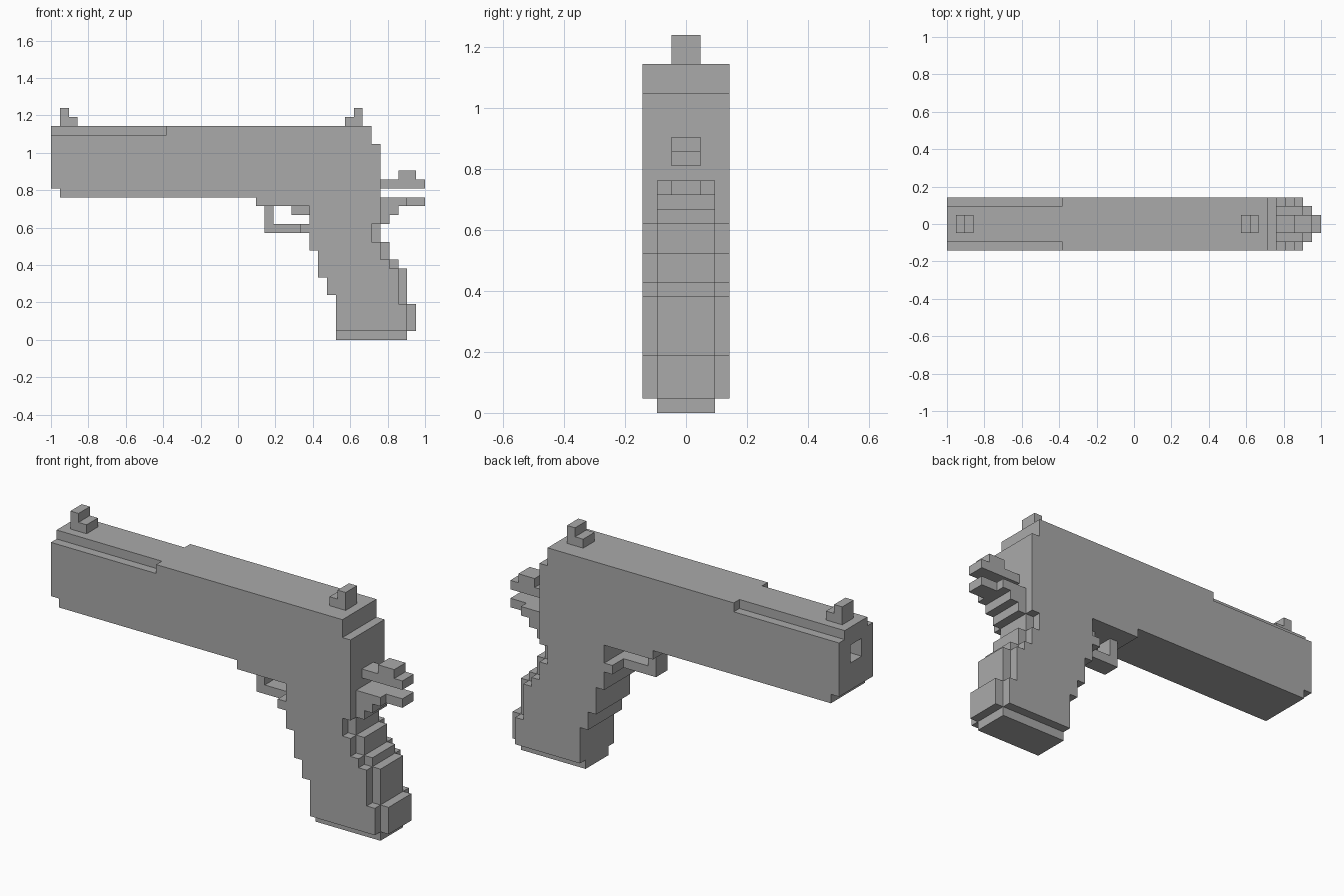
import bpy
import bmesh

cube = bpy.data.objects.get("Cube")
if cube:
    bpy.data.objects.remove(cube)

U = 2 / 42  # size of one block; the model is 42 blocks long

grey = bpy.data.materials.new("plain grey")
grey.use_nodes = True
GREY = (0.4, 0.4, 0.4, 1)
grey.diffuse_color = GREY
grey.node_tree.nodes["Principled BSDF"].inputs["Base Color"].default_value = GREY


def prism(name, outline, y0, y1):
    """Extrude a side outline (x, z in blocks) from y0 to y1."""
    bm = bmesh.new()
    face = bm.faces.new([bm.verts.new(((x - 21) * U, y0 * U, z * U)) for x, z in outline])
    grown = bmesh.ops.extrude_face_region(bm, geom=[face])["geom"]
    moved = [v for v in grown if isinstance(v, bmesh.types.BMVert)]
    bmesh.ops.translate(bm, verts=moved, vec=(0, (y1 - y0) * U, 0))
    bmesh.ops.recalc_face_normals(bm, faces=bm.faces)
    mesh = bpy.data.meshes.new(name)
    bm.to_mesh(mesh)
    bm.free()
    mesh.materials.append(grey)
    obj = bpy.data.objects.new(name, mesh)
    bpy.context.collection.objects.link(obj)
    return obj


def box(name, x0, x1, z0, z1, y0, y1):
    return prism(name, [(x0, z0), (x1, z0), (x1, z1), (x0, z1)], y0, y1)


def cut(target, cutter):
    cutter.hide_render = True
    cutter.hide_set(True)
    mod = target.modifiers.new(cutter.name, "BOOLEAN")
    mod.operation = "DIFFERENCE"
    mod.solver = "EXACT"
    mod.object = cutter


def stairs(start, steps):
    """Outline points for a stepped edge: each step is (x, top z)."""
    points, z = [], start
    for x, top in steps:
        points += [(x, z), (x, top)]
        z = top
    return points


# Slide, with stepped upper edges and a bore at the muzzle
slide = prism("slide", [(0, 17), (1, 17), (1, 16), (37, 16), (37, 22),
                        (36, 22), (36, 24), (0, 24)], -3, 3)
cut(slide, box("right_edge_cutter", -1, 13, 23, 25, -4, -2))
cut(slide, box("left_edge_cutter", -1, 13, 23, 25, 2, 4))
cut(slide, box("bore_cutter", -1, 4, 20, 22, -1, 1))

# Grip and frame: wide core with stepped front and back edges
back = stairs(1, [(40, 4), (39, 8), (38, 9), (37, 11), (36, 13), (37, 16)])
front = stairs(1, [(32, 5), (31, 7), (30, 10), (29, 12), (28, 13), (29, 15), (23, 16)])
prism("grip", back + front[::-1], -3, 3)

# Narrower strip down the back of the grip, flaring into the tail
spine = stairs(1, [(41, 4), (40, 8), (39, 9), (38, 11), (37, 13),
                   (38, 14), (39, 15), (40, 16)])
prism("backstrap", [(35, 1)] + spine + [(35, 16)], -2, 2)
box("tail_tip", 40, 42, 15, 16, -1, 1)
box("magazine_base", 32, 40, 0, 1, -2, 2)

# Trigger and guard
prism("trigger_guard", [(24, 12), (29, 12), (29, 13), (25, 13), (25, 15), (24, 15)], -1, 1)
box("trigger", 27, 29, 14, 15, -1, 1)

# Hammer
prism("hammer", [(37, 17), (42, 17), (42, 18), (41, 18), (41, 19),
                 (39, 19), (39, 18), (37, 18)], -1, 1)

# Sights
prism("front_sight", [(1, 24), (3, 24), (3, 25), (2, 25), (2, 26), (1, 26)], -1, 1)
prism("rear_sight", [(33, 24), (35, 24), (35, 26), (34, 26), (34, 25), (33, 25)], -1, 1)
